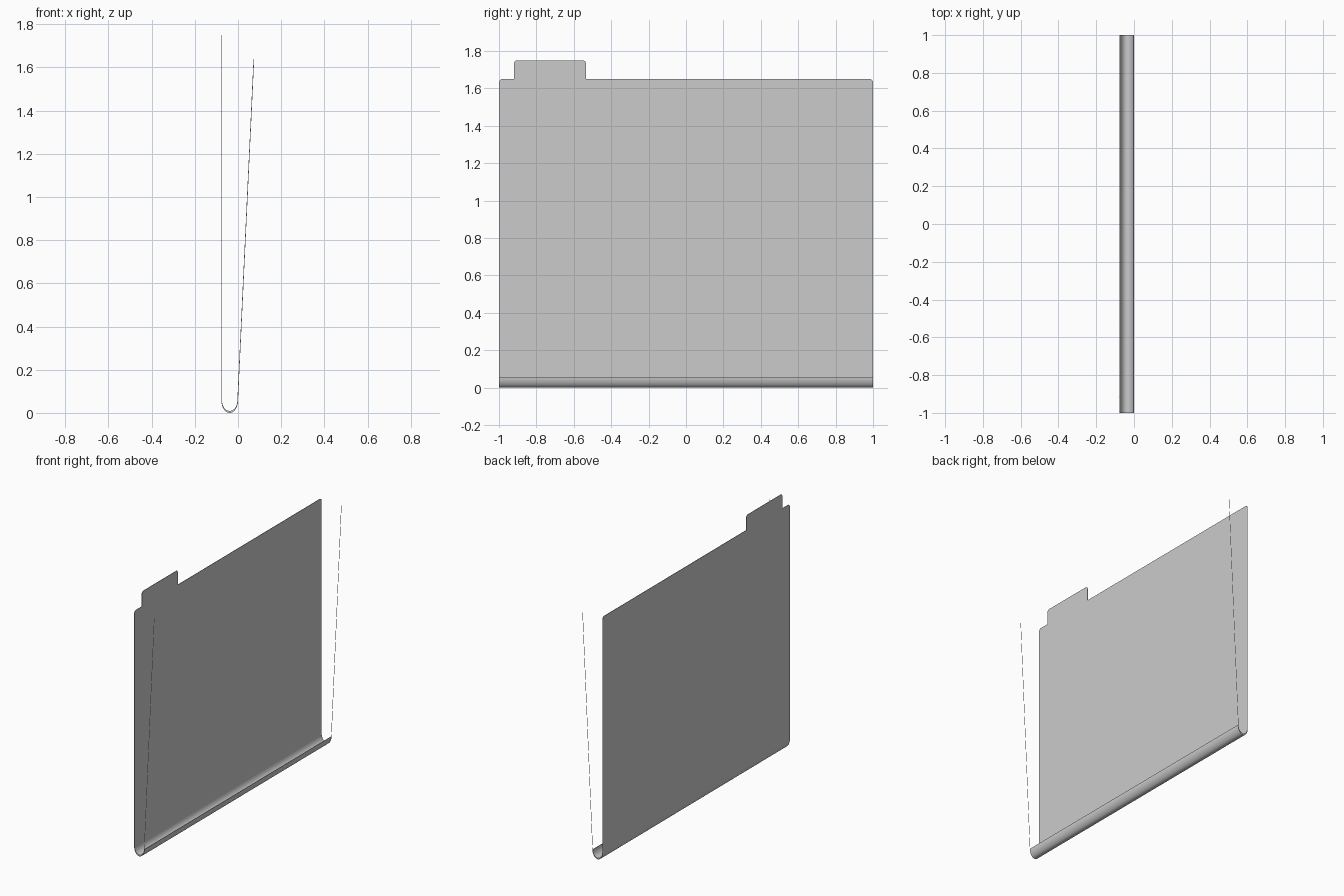
import bpy, bmesh
from math import sin, cos, pi, radians
from mathutils import Vector

if "Cube" in bpy.data.objects:
    bpy.data.objects.remove(bpy.data.objects["Cube"])

T = 0.003            # card thickness
FOLD_Z = 0.057       # height where the fold meets the sheets
X0, X1 = -0.077, 0.0  # outer sides of the fold


def make_object(name, bm, smooth=False):
    bmesh.ops.recalc_face_normals(bm, faces=bm.faces)
    me = bpy.data.meshes.new(name)
    bm.to_mesh(me)
    bm.free()
    ob = bpy.data.objects.new(name, me)
    bpy.context.collection.objects.link(ob)
    if smooth:
        bpy.ops.object.select_all(action='DESELECT')
        bpy.context.view_layer.objects.active = ob
        ob.select_set(True)
        bpy.ops.object.shade_smooth_by_angle(angle=radians(35))
    return ob


def rounded(corners, steps=6):
    """Outline from (y, z, radius) corners, with arcs where radius > 0."""
    out = []
    n = len(corners)
    for i, (y, z, r) in enumerate(corners):
        p = Vector((y, z))
        if r == 0:
            out.append(p)
            continue
        a = (Vector(corners[i - 1][:2]) - p).normalized() * r
        b = (Vector(corners[(i + 1) % n][:2]) - p).normalized() * r
        for k in range(steps + 1):
            t = k / steps * pi / 2
            out.append(p + a * (1 - sin(t)) + b * (1 - cos(t)))
    return out


def extrude_profile(bm, points, offset):
    face = bm.faces.new([bm.verts.new(p) for p in points])
    res = bmesh.ops.extrude_face_region(bm, geom=[face], use_keep_orig=True)
    verts = [g for g in res['geom'] if isinstance(g, bmesh.types.BMVert)]
    bmesh.ops.translate(bm, verts=verts, vec=offset)


# Back sheet with the index tab
outline = rounded([(-1, FOLD_Z, 0), (1, FOLD_Z, 0), (1, 1.65, 0.018),
                   (-0.535, 1.65, 0), (-0.535, 1.75, 0.018),
                   (-0.92, 1.75, 0.018), (-0.92, 1.65, 0), (-1, 1.65, 0.018)])
bm = bmesh.new()
extrude_profile(bm, [(X0, p.x, p.y) for p in outline], (T, 0, 0))
make_object("back_sheet", bm)

# Curved fold along the bottom, slightly thicker at its lowest point
N = 24
mid, rad = (X0 + X1) / 2, (X1 - X0) / 2


def arc(rx, rz):
    return [(mid - rx * cos(pi * k / N), -1, FOLD_Z - rz * sin(pi * k / N))
            for k in range(N + 1)]


bm = bmesh.new()
extrude_profile(bm, arc(rad, FOLD_Z) + arc(rad - T, FOLD_Z - 0.009)[::-1], (0, 2, 0))
make_object("bottom_fold", bm, smooth=True)

# Open front side: only its two thin sloping edges are present
bm = bmesh.new()
for y in (-1, 1):
    pts = [(X1 - T, FOLD_Z), (X1, FOLD_Z), (0.075, 1.64), (0.075 - T, 1.64)]
    bm.faces.new([bm.verts.new((x, y, z)) for x, z in pts])
make_object("front_sheet_edges", bm)
